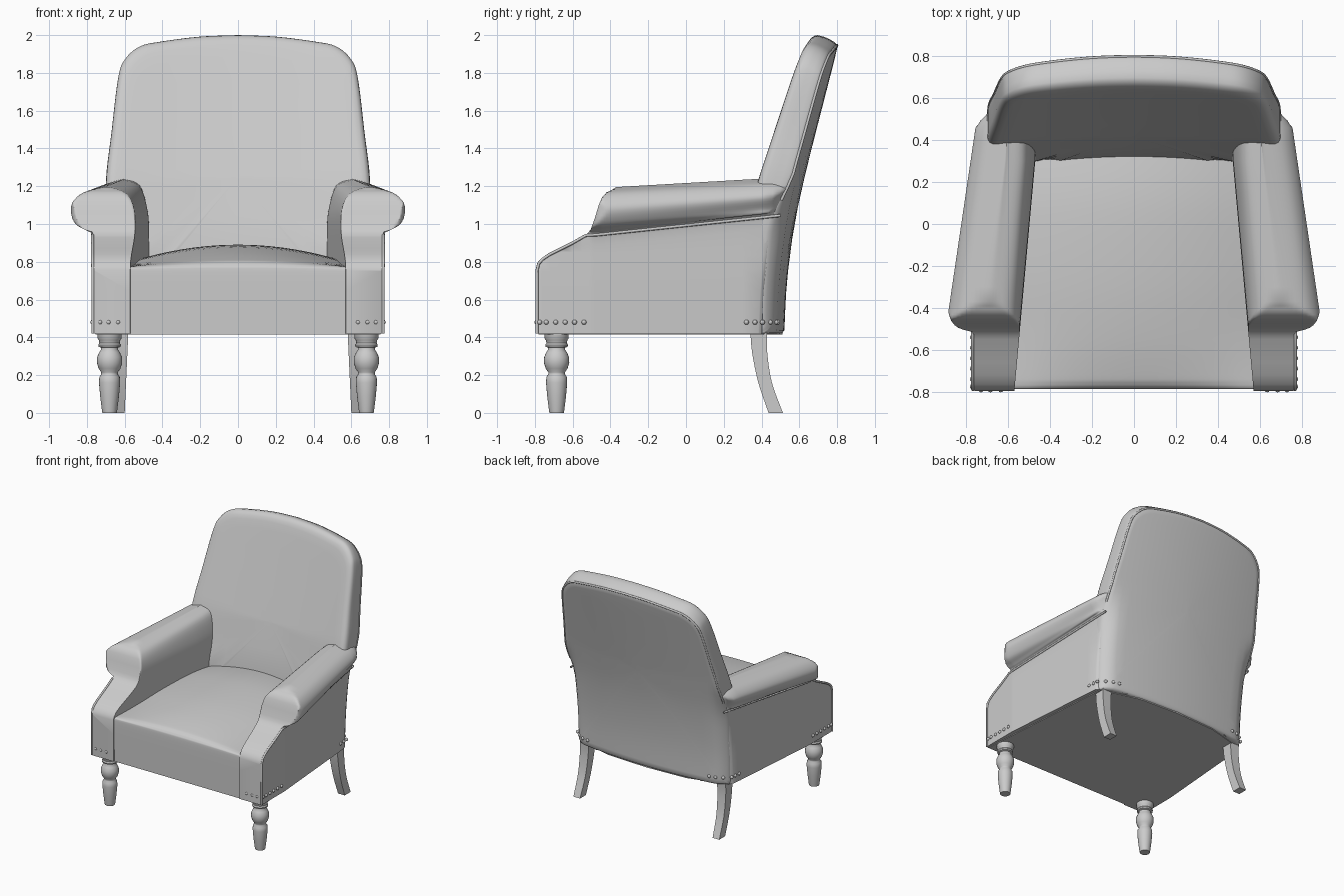
import bpy, bmesh, math
from mathutils import Vector

if "Cube" in bpy.data.objects:
    bpy.data.objects.remove(bpy.data.objects["Cube"])


def loft(name, rings, caps=True, closed=True, mirror=False, angle=40):
    """Skin a list of equal-length point rings."""
    bm = bmesh.new()
    vs = [[bm.verts.new(p) for p in r] for r in rings]
    n = len(vs[0])
    for a, b in zip(vs, vs[1:]):
        for i in range(n if closed else n - 1):
            j = (i + 1) % n
            bm.faces.new((a[i], a[j], b[j], b[i]))
    if caps:
        bm.faces.new(vs[0])
        bm.faces.new(vs[-1])
    bmesh.ops.remove_doubles(bm, verts=bm.verts, dist=0.0003)
    bmesh.ops.recalc_face_normals(bm, faces=bm.faces)
    me = bpy.data.meshes.new(name)
    bm.to_mesh(me)
    bm.free()
    ob = bpy.data.objects.new(name, me)
    bpy.context.collection.objects.link(ob)
    bpy.ops.object.select_all(action='DESELECT')
    ob.select_set(True)
    bpy.context.view_layer.objects.active = ob
    bpy.ops.object.shade_smooth_by_angle(angle=math.radians(angle))
    if mirror:
        ob.modifiers.new("mirror", 'MIRROR').use_mirror_merge = False
    return ob


def spline(pts, n=5):
    """Catmull-Rom through the points."""
    P = [Vector(p) for p in pts]
    P = [2 * P[0] - P[1]] + P + [2 * P[-1] - P[-2]]
    out = []
    for a, b, c, d in zip(P, P[1:], P[2:], P[3:]):
        for i in range(n):
            t = i / n
            out.append(0.5 * (2 * b + (c - a) * t + (2 * a - 5 * b + 4 * c - d) * t * t
                              + (3 * b - a - 3 * c + d) * t ** 3))
    return out + [P[-2]]


def table(t, x):
    """Piecewise linear lookup."""
    if x <= t[0][0]:
        return t[0][1]
    for (a, u), (b, v) in zip(t, t[1:]):
        if x <= b:
            return u + (v - u) * (x - a) / (b - a)
    return t[-1][1]


def tube(name, pts, r, mirror=False):
    cu = bpy.data.curves.new(name, 'CURVE')
    cu.dimensions = '3D'
    cu.bevel_depth = r
    cu.bevel_resolution = 2
    sp = cu.splines.new('POLY')
    sp.points.add(len(pts) - 1)
    for q, p in zip(sp.points, pts):
        q.co = (*p, 1)
    ob = bpy.data.objects.new(name, cu)
    bpy.context.collection.objects.link(ob)
    if mirror:
        ob.modifiers.new("mirror", 'MIRROR')


# backrest: front outline skinned from front face round to the curved rear face
rear_line = spline([(.42, .52), (.7, .535), (1.0, .575), (1.3, .64), (1.95, .793), (2.05, .817)])


def rear(x, z):
    corner = max(0, (abs(x) - .58) / .1) ** 2 * .05 * min(1, max(0, (1.25 - z) / .25))
    return table(rear_line, z) - .06 * (x / .7) ** 2 - corner


def back_pt(p, k, d):
    x, z = p[0] * k, 1.25 + (p[1] - 1.25) * k
    front = .378 + .322 * (max(z, .85) - 1.24) + .035 * (1 - (x / .7) ** 2)
    front += .025 * min(1, max(0, (1.24 - z) / .3))
    y = front + (rear(x, z) - front) * d
    z -= .05 * (max(0, d - .25) / .75) ** 1.6 * min(1, max(0, (z - 1.3) / .6))
    return (x, y, z)


half = spline([(0, .42), (.35, .42), (.64, .42), (.68, .43), (.685, .5), (.69, .8), (.70, 1.2),
               (.668, 1.5), (.635, 1.77), (.60, 1.87), (.52, 1.94), (.4, 1.967), (.2, 1.992), (0, 2.0)])
outline = half + [Vector((-p[0], p[1])) for p in half[-2:0:-1]]
steps = [(.02, 0), (.25, 0), (.5, 0), (.7, 0), (.85, 0), (.93, .005), (.965, .03), (.985, .09), (.996, .17),
         (1, .27), (1, .5), (1, .7), (1, .87), (.995, .95), (.98, 1), (.94, 1), (.9, 1), (.85, 1),
         (.75, 1), (.6, 1), (.4, 1), (.2, 1), (.02, 1)]
loft("backrest", [[back_pt(p, k, d) for p in outline] for k, d in steps], angle=60)
tube("back_piping", [q for q in (back_pt(p, .99, .97) for p in half[::-1]) if q[2] > 1.08], .008, mirror=True)

# seat: crowned top rolling over into the front panel
seat_line = spline([(-.785, .42), (-.787, .6), (-.787, .75), (-.78, .78), (-.76, .798), (-.72, .812),
                    (-.55, .845), (-.3, .875), (0, .89), (.2, .885), (.42, .86)], 4)
rows = []
for y, z in seat_line:
    w = .58 - .105 * (y + .79) / 1.1
    c = min(1, max(0, (z - .75) / .12))
    crown = .07 * c * c * (3 - 2 * c)
    rows.append([(w * s / 8, y, z - crown * (s / 8) ** 2) for s in range(-8, 9)])
loft("seat", rows, caps=False, closed=False, angle=180)

# rolled arms with side panels, cut down to a sloping front post
slope = [(-.797, .755), (-.787, .782), (-.765, .81), (-.72, .84), (-.6, .9), (-.53, .94), (-.505, .97),
         (-.483, 1.03), (-.462, 1.1), (-.445, 1.14), (-.42, 1.168), (-.39, 1.182), (-.34, 1.3)]


def outer(y):
    return .77 - .08 * max(0, y + .5)


def arm_section(y):
    t = min(1, max(0, (y + .45) / .95))
    xi = .57 - .1 * min(1, (y + .79) / 1.1)
    xo = outer(y)
    xr = .89 - .14 * t - (max(0, y - .47) * .5)
    b, u = .1 * t, .055 * t
    prof = spline([(xi, .42), (xi, .7), (xi, .95), (xi + .01, 1.08), (xi + .05, 1.155 + u),
                   (xi + .13, 1.187 + u), (xr - .15, 1.187 + u), (xr - .05, 1.155 + u), (xr, 1.08 + .07 * t),
                   (xr - .03, 1.0 + .09 * t), (xo + .03, .965 + b), (xo, .925 + b), (xo, .7), (xo, .42)])
    lim = table([(-.515, xo), (-.503, xo + .05), (-.49, xo + .08), (-.465, xo + .103), (-.44, xo + .115),
                 (-.41, xo + .125)], y)
    inset = .012 if y < -.79 else 0
    top = table(slope, y)
    return [(max(min(x, lim - inset), xi), min(y, rear(x, z) - .008), min(z, top)) for x, z in prof]


ys = [-.797, -.787, -.765, -.72, -.66, -.6, -.55, -.53, -.515, -.505, -.495, -.483, -.473, -.462, -.453,
      -.445, -.432, -.42, -.405, -.39, -.37, -.3, -.15, 0, .15, .3, .4, .46, .5, .53, .56]
loft("arm", [arm_section(y) for y in ys], mirror=True, angle=65)

# piping round the outer side panel
pipe = [(outer(-.79) - .002, -.789, z) for z in (.42, .6, .755)]
pipe += [(outer(y), y, table(slope, y)) for y in (-.78, -.76, -.72, -.6, -.53)]
pipe += [(outer(y) + .004, y, .945 + .1 * (y + .45) / .95) for y in (-.47, -.3, 0, .3, .5)]
tube("side_piping", pipe, .008, mirror=True)

# underside
plan = [(-.755, -.782), (.755, -.782), (.67, .41), (.35, .495), (0, .512), (-.35, .495), (-.67, .41)]
loft("underside", [[(x, y, z) for x, y in plan] for z in (.415, .47)])

# turned front legs
turn = [(.038, 0), (.04, .01), (.05, .09), (.056, .16), (.054, .19), (.044, .205), (.044, .215),
        (.058, .235), (.067, .265), (.066, .295), (.055, .32), (.045, .335), (.045, .345), (.058, .35),
        (.06, .36), (.054, .37), (.057, .385), (.064, .395), (.064, .43)]
loft("front_leg", [[(.68 + r * math.cos(a * math.pi / 12), -.685 + r * math.sin(a * math.pi / 12), z)
                    for a in range(24)] for r, z in turn], mirror=True)

# sabre rear legs
leg = spline([(.34, .43, .44), (.35, .43, .32), (.383, .455, .16), (.437, .513, 0)], 4)
rings = []
for a, b, z in leg:
    x0, x1 = .60 - .02 * z / .44, .66
    rings.append([(x0, a, z), (x1, a, z), (x1, b, z), (x0, b, z)])
loft("rear_leg", rings, mirror=True, angle=30)

# upholstery nails
spots = [(x, -.79, .48) for x in (.635, .685, .73)]
spots += [(outer(y), y, .48) for y in (-.775, -.74, -.69, -.64, -.59, -.54, .32, .365, .405)]
spots += [(x, rear(x, .48), .48) for x in (.65, .6, .55)]
bm = bmesh.new()
for x, y, z in spots:
    for s in (-1, 1):
        g = bmesh.ops.create_uvsphere(bm, u_segments=10, v_segments=6, radius=.013)
        bmesh.ops.translate(bm, verts=g['verts'], vec=(s * x, y, z))
for f in bm.faces:
    f.smooth = True
me = bpy.data.meshes.new("nails")
bm.to_mesh(me)
bm.free()
bpy.context.collection.objects.link(bpy.data.objects.new("nails", me))
